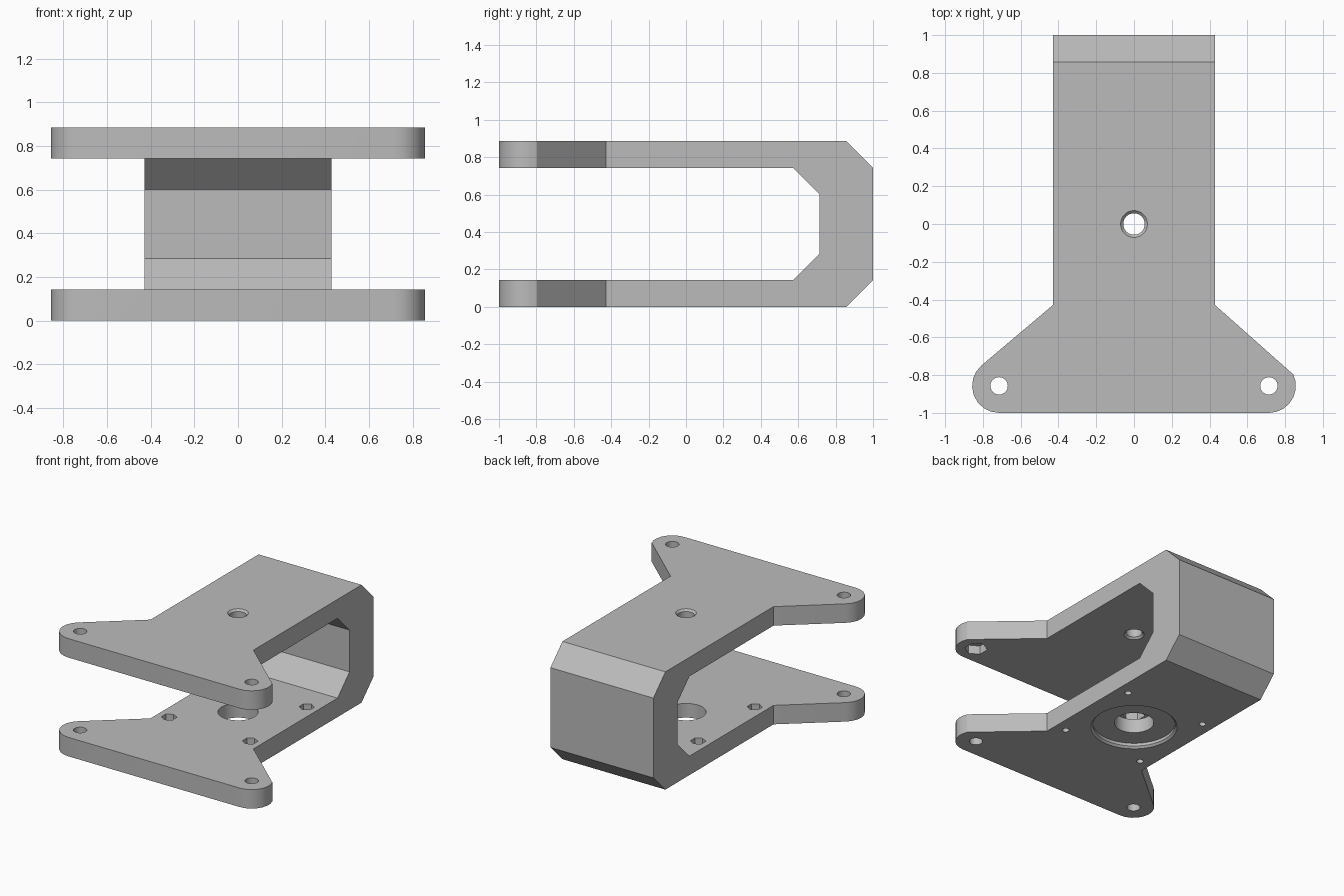
import bpy, bmesh, math
from mathutils import Matrix, Vector

cube = bpy.data.objects.get("Cube")
if cube:
    bpy.data.objects.remove(cube, do_unlink=True)

U = 1 / 7          # plate thickness, the unit of the design
H = 0.886          # overall height
EAR_X, EAR_Y = 5 * U, -6 * U

grey = bpy.data.materials.new("plain grey")
grey.use_nodes = True
grey.diffuse_color = (0.5, 0.5, 0.5, 1)
grey.node_tree.nodes["Principled BSDF"].inputs["Base Color"].default_value = (0.5, 0.5, 0.5, 1)


def finish(name, bm):
    bmesh.ops.recalc_face_normals(bm, faces=bm.faces)
    mesh = bpy.data.meshes.new(name)
    bm.to_mesh(mesh)
    bm.free()
    mesh.materials.append(grey)
    obj = bpy.data.objects.new(name, mesh)
    bpy.context.collection.objects.link(obj)
    return obj


def prism(name, points, offset):
    """Extrude a closed outline along a vector."""
    bm = bmesh.new()
    face = bm.faces.new([bm.verts.new(p) for p in points])
    new = bmesh.ops.extrude_face_region(bm, geom=[face])["geom"]
    verts = [v for v in new if isinstance(v, bmesh.types.BMVert)]
    bmesh.ops.translate(bm, verts=verts, vec=Vector(offset))
    return finish(name, bm)


def cone(bm, x, y, z0, z1, r0, r1, sides=32, turn=0):
    """Add an upright cone or cylinder between two heights."""
    place = Matrix.Translation((x, y, (z0 + z1) / 2)) @ Matrix.Rotation(turn, 4, "Z")
    bmesh.ops.create_cone(bm, cap_ends=True, segments=sides, radius1=r0,
                          radius2=r1, depth=z1 - z0, matrix=place)


def apply_boolean(obj, other, operation):
    mod = obj.modifiers.new("cut", "BOOLEAN")
    mod.object, mod.operation, mod.solver = other, operation, "EXACT"
    bpy.context.view_layer.objects.active = obj
    bpy.ops.object.modifier_apply(modifier=mod.name)
    bpy.data.objects.remove(other, do_unlink=True)


def cut(sections):
    """Drill one tool made of stacked cones."""
    for section in sections:
        bm = bmesh.new()
        cone(bm, *section)
        apply_boolean(bracket, finish("drill", bm), "DIFFERENCE")


# U-shaped side profile with bevelled bends, spanning the full width
outer = [(-1, 0), (1 - U, 0), (1, U), (1, H - U), (1 - U, H), (-1, H)]
inner = [(-1, H - U), (4 * U, H - U), (5 * U, H - 2 * U),
         (5 * U, 2 * U), (4 * U, U), (-1, U)]
bracket = prism("clevis_bracket", [(-0.9, y, z) for y, z in outer + inner], (1.8, 0, 0))


# Plan outline: straight arm flaring out to rounded ears
def ear(side, start, end, steps):
    angles = [math.radians(start + (end - start) * i / steps) for i in range(steps + 1)]
    return [(side * EAR_X + U * math.cos(a), EAR_Y + U * math.sin(a)) for a in angles]


plan = [(3 * U, 1.1), (-3 * U, 1.1), (-3 * U, -3 * U)]
plan += ear(-1, 130, 270, 8) + ear(1, -90, 25, 7) + [(3 * U, -3 * U)]
apply_boolean(bracket, prism("plan_outline", [(x, y, -0.1) for x, y in plan],
                             (0, 0, 1.2)), "INTERSECT")

# Ear bolt holes through both plates, nut pockets under the upper plate
for s in (-1, 1):
    cut([(s * EAR_X, EAR_Y, -0.1, 1, 0.046, 0.046),
         (s * EAR_X, EAR_Y, H - U - 0.05, H - U + 0.065, 0.08, 0.08, 6)])

# Chamfered centre hole in the upper plate
C = 0.1 * U
top, under = H, H - U
cut([(0, 0, under - 0.05, top + 0.05, 0.057, 0.057),
     (0, 0, top - C, top + C, 0.057, 0.057 + 2 * C),
     (0, 0, under - C, under + C, 0.057 + 2 * C, 0.057)])

# Stepped centre hole in the lower plate: chamfered recess and through hole
cut([(0, 0, -0.05, U + 0.05, 0.137, 0.137, 48),
     (0, 0, -0.05, 0.036, 0.286, 0.286, 48),
     (0, 0, -C, C, 0.286 + 2 * C, 0.286, 48)])

# Four mounting holes with nut pockets on top of the lower plate
for sx in (-1, 1):
    for sy in (-1, 1):
        x, y = sx * 0.337, sy * 0.337
        cut([(x, y, -0.05, U + 0.05, 0.024, 0.024, 20),
             (x, y, U - 0.07, U + 0.05, 0.053, 0.053, 6)])

bpy.ops.object.select_all(action="DESELECT")
bracket.select_set(True)
bpy.context.view_layer.objects.active = bracket
bpy.ops.object.shade_smooth_by_angle(angle=math.radians(30))
